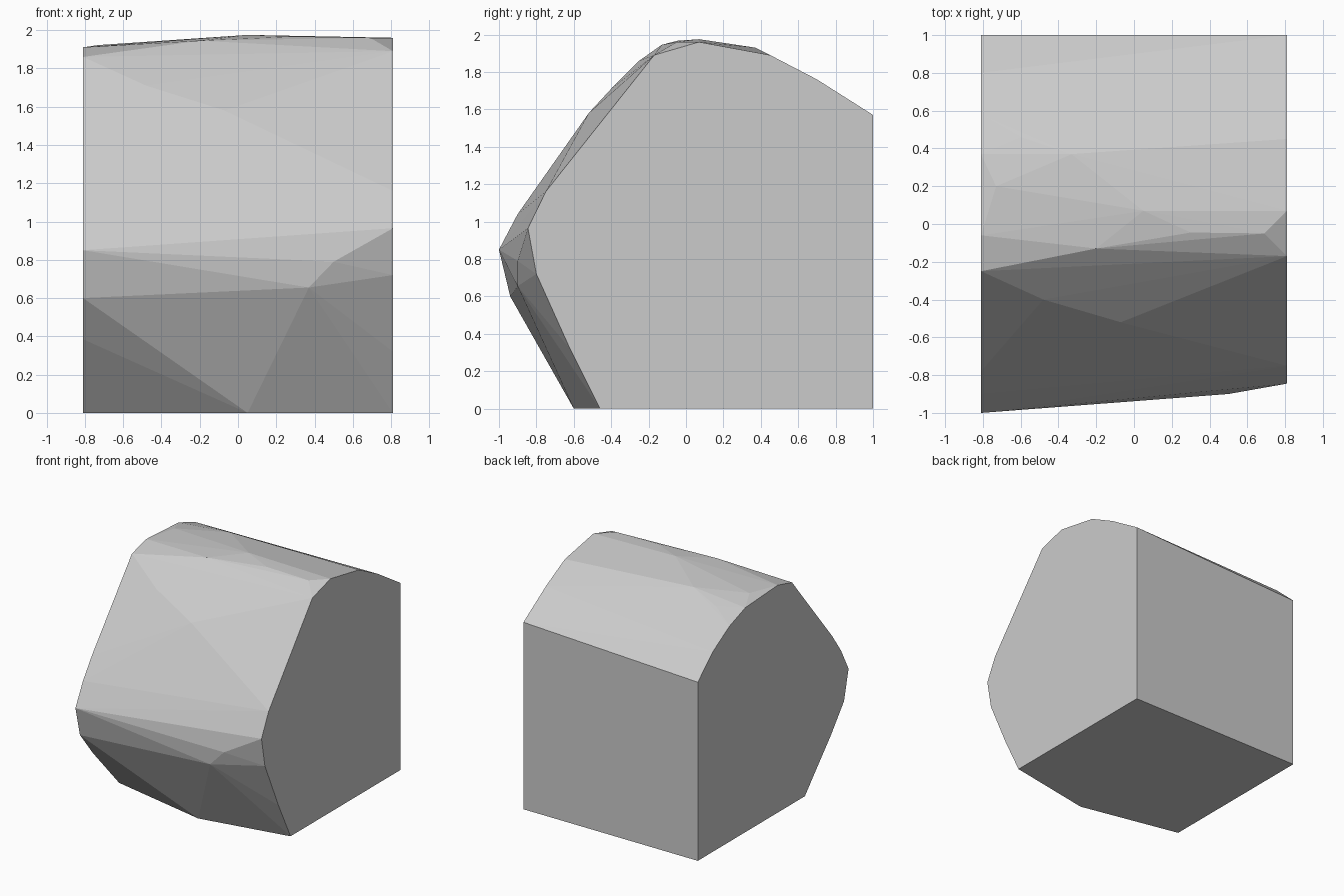
import bpy
import bmesh
import math

cube = bpy.data.objects.get("Cube")
if cube:
    bpy.data.objects.remove(cube, do_unlink=True)

stone = bpy.data.materials.new("light_grey_stone")
stone.use_nodes = True
grey = (0.6, 0.6, 0.6, 1)
stone.diffuse_color = grey
stone.node_tree.nodes["Principled BSDF"].inputs["Base Color"].default_value = grey

HALF_WIDTH = 0.81

# Outline of each flat end, as (y, z)
left_end = [(1, 0), (1, 1.57), (0.7, 1.76), (0.45, 1.89), (0.07, 1.96),
            (-0.17, 1.89), (-0.75, 1.16), (-0.845, 0.965), (-0.8, 0.72),
            (-0.62, 0.32), (-0.46, 0)]
right_end = [(1, 0), (1, 1.5), (0.8, 1.68), (0.58, 1.81), (0.37, 1.885),
             (-0.06, 1.91), (-0.25, 1.86), (-0.78, 1.21), (-0.9, 1.04),
             (-1, 0.85), (-0.94, 0.6), (-0.77, 0.385), (-0.42, 0)]

# Chipped corners along the rounded front and crown
chips = [(0.05, -0.6, 0), (0.37, -0.9, 0.655), (0.5, -0.9, 0.79),
         (-0.07, -0.52, 1.58), (-0.48, -0.4, 1.71), (-0.2, -0.13, 1.945),
         (0.3, -0.045, 1.967), (0.69, -0.05, 1.96), (0.05, 0.07, 1.975),
         (-0.33, 0.37, 1.93), (-0.6, 0.46, 1.875), (-0.73, 0.2, 1.922)]

points = [(HALF_WIDTH, y, z) for y, z in left_end]
points += [(-HALF_WIDTH, y, z) for y, z in right_end]
points += chips

# Wrap the points in a faceted block and merge the flat sides
bm = bmesh.new()
for p in points:
    bm.verts.new(p)
hull = bmesh.ops.convex_hull(bm, input=bm.verts[:])
loose = [v for v in bm.verts if not v.link_faces]
bmesh.ops.delete(bm, geom=loose, context='VERTS')
bmesh.ops.dissolve_limit(bm, angle_limit=math.radians(0.2),
                         verts=bm.verts[:], edges=bm.edges[:])
bmesh.ops.recalc_face_normals(bm, faces=bm.faces[:])

mesh = bpy.data.meshes.new("rock_block")
bm.to_mesh(mesh)
bm.free()
mesh.materials.append(stone)
block = bpy.data.objects.new("rock_block", mesh)
bpy.context.collection.objects.link(block)
